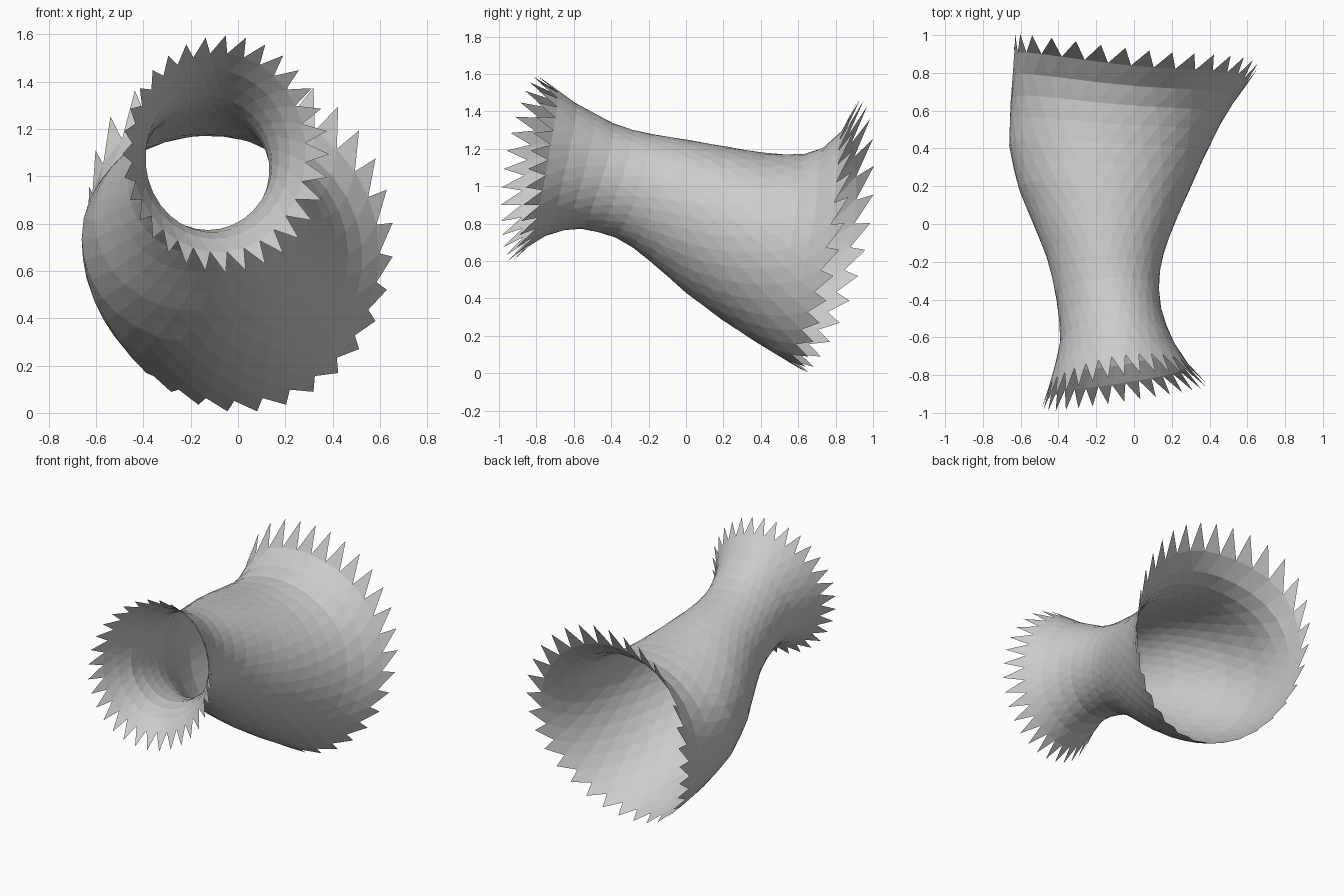
import bpy, math

if "Cube" in bpy.data.objects:
    bpy.data.objects.remove(bpy.data.objects["Cube"])

# Outline curves of the tube read as (y, value): left, right, bottom and top
LEFT = [(-.98, -.49), (-.8, -.43), (-.6, -.385), (-.4, -.41), (-.2, -.45), (0, -.53),
        (.2, -.615), (.4, -.66), (.6, -.655), (.8, -.635), (.98, -.62)]
RIGHT = [(-.85, .39), (-.75, .29), (-.6, .19), (-.4, .13), (-.2, .14), (0, .21),
         (.2, .30), (.4, .39), (.6, .49), (.84, .66)]
BOTTOM = [(-.94, .59), (-.8, .72), (-.6, .78), (-.4, .74), (-.25, .65), (0, .43),
          (.2, .28), (.4, .15), (.65, 0)]
TOP = [(-.80, 1.595), (-.6, 1.45), (-.4, 1.34), (-.25, 1.29), (0, 1.25), (.4, 1.18),
       (.6, 1.165), (.7, 1.185), (.78, 1.23), (.85, 1.31), (.93, 1.47)]
SIDES, ROWS = 32, 17
FRONT_TOOTH, BACK_TOOTH = .06, .05      # tooth lengths as a share of the tube


def sample(curve, y):
    if y <= curve[0][0]:
        return curve[0][1]
    for (a, va), (b, vb) in zip(curve, curve[1:]):
        if y <= b:
            return va + (vb - va) * (y - a) / (b - a)
    return curve[-1][1]


def mix(a, b, t):
    return a + (b - a) * t


# Tilted, slightly saddle-shaped rings; every second ring is turned half a step
verts, faces = [], []
for i in range(ROWS + 1):
    t = mix(FRONT_TOOTH, 1 - BACK_TOOTH, (i - 1) / (ROWS - 2))
    t = 0 if i == 0 else 1 if i == ROWS else t
    y0, kx = mix(-.89, .845, t), mix(.065, -.07, t)
    kz, q = mix(.07, .14, t), mix(-.02, .06, t)
    xl, xr = sample(LEFT, y0 - kx + q), sample(RIGHT, y0 + kx + q)
    zb, zt = sample(BOTTOM, y0 - kz - q), sample(TOP, y0 + kz - q)
    for j in range(SIDES):
        a = 2 * math.pi * (j + .5 * (i % 2)) / SIDES
        c, s = math.cos(a), math.sin(a)
        # the back rim is fuller at its upper left
        full = 1 + .13 * t ** 6 * math.exp(-((a - 2.4) / .5) ** 2)
        verts.append(((xl + xr) / 2 + (xr - xl) / 2 * c * full,
                      y0 + kx * c + kz * s + q * math.cos(2 * a),
                      (zb + zt) / 2 + (zt - zb) / 2 * s * full))

# Staggered triangles; the end rows keep only the pointed teeth
for i in range(ROWS):
    for j in range(SIDES):
        k = (j + 1) % SIDES
        a0, a1 = i * SIDES + j, i * SIDES + k
        b0, b1 = a0 + SIDES, a1 + SIDES
        if i % 2 == 0:
            towards_back, towards_front = (a0, a1, b0), (a1, b1, b0)
        else:
            towards_back, towards_front = (a0, a1, b1), (a0, b1, b0)
        if i > 0:
            faces.append(towards_back)
        if i < ROWS - 1:
            faces.append(towards_front)

mesh = bpy.data.meshes.new("flared_tube")
mesh.from_pydata(verts, [], faces)
mesh.update()
bpy.context.collection.objects.link(bpy.data.objects.new("flared_tube", mesh))
